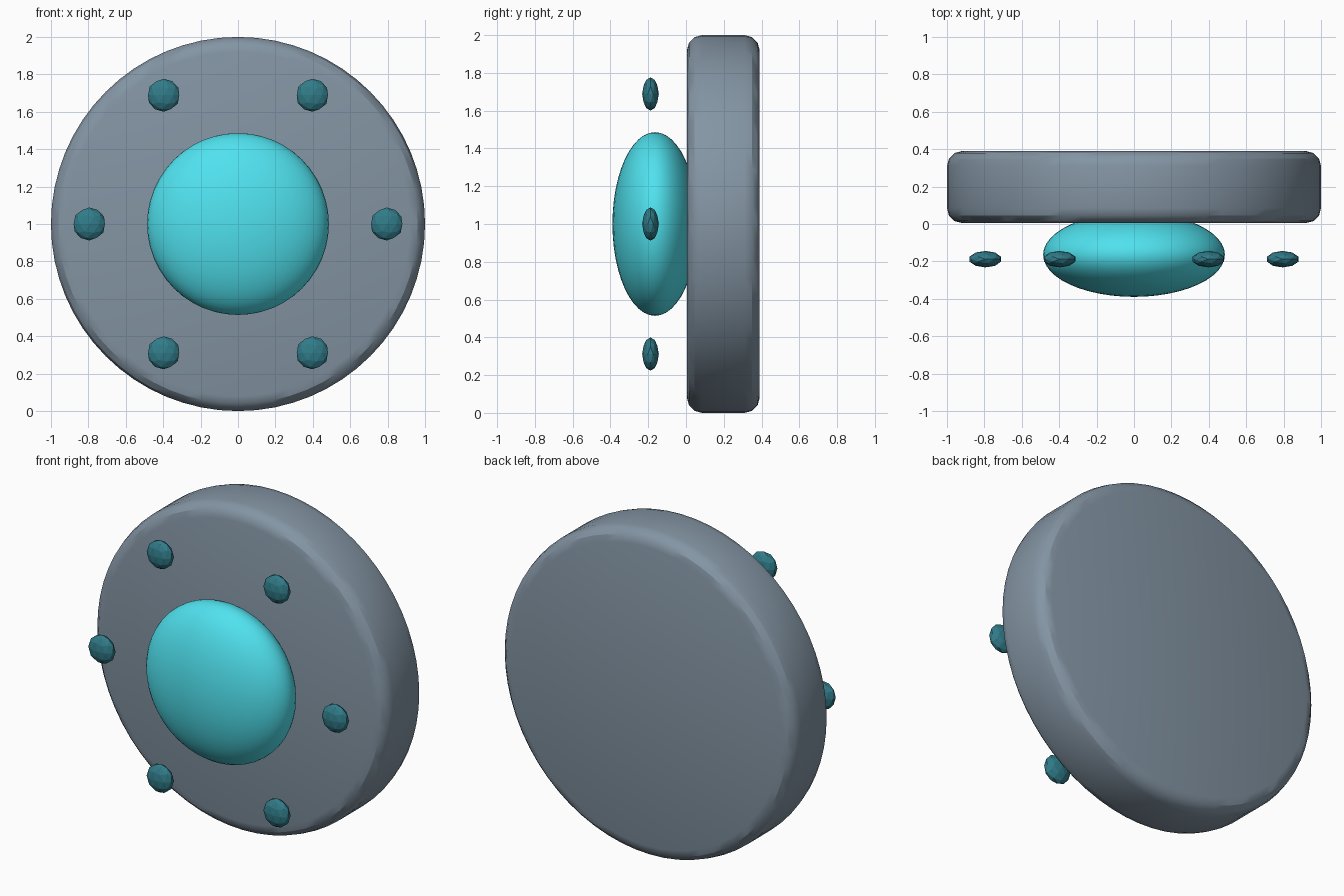
import bpy
from math import pi, cos, sin

if "Cube" in bpy.data.objects:
    bpy.data.objects.remove(bpy.data.objects["Cube"])


def paint(obj, name, color):
    mat = bpy.data.materials.get(name) or bpy.data.materials.new(name)
    mat.diffuse_color = color
    mat.use_nodes = True
    mat.node_tree.nodes["Principled BSDF"].inputs["Base Color"].default_value = mat.diffuse_color
    obj.data.materials.append(mat)


# Round back plate, axis along y, with rounded rims
bpy.ops.mesh.primitive_cylinder_add(vertices=64, radius=1.0, depth=0.385,
                                    location=(0, 0.1975, 1.0), rotation=(pi / 2, 0, 0))
plate = bpy.context.object
plate.name = "plate"
bpy.ops.object.transform_apply(location=False, rotation=True, scale=True)
bevel = plate.modifiers.new("rounded_rim", 'BEVEL')
bevel.width = 0.08
bevel.segments = 3
bevel.limit_method = 'ANGLE'
bpy.ops.object.modifier_apply(modifier=bevel.name)
bpy.ops.object.shade_smooth_by_angle()
paint(plate, "slate", (0.23, 0.30, 0.37, 1))

# Flattened glowing dome in the middle of the front face
bpy.ops.mesh.primitive_uv_sphere_add(segments=48, ring_count=24, radius=0.486,
                                     location=(0, -0.164, 1.0))
dome = bpy.context.object
dome.name = "dome"
dome.scale = (1, 0.464, 1)
bpy.ops.object.transform_apply(location=False, rotation=False, scale=True)
bpy.ops.object.shade_smooth()
paint(dome, "cyan", (0.08, 0.76, 0.86, 1))

# Ring of six faceted studs hovering in front of the plate
for i in range(6):
    a = i * pi / 3
    bpy.ops.mesh.primitive_ico_sphere_add(
        subdivisions=2, radius=0.088,
        location=(0.795 * cos(a), -0.188, 1.0 + 0.795 * sin(a)))
    stud = bpy.context.object
    stud.name = f"stud_{i + 1}"
    stud.scale = (1, 0.5, 1)
    bpy.ops.object.transform_apply(location=False, rotation=False, scale=True)
    paint(stud, "dark_teal", (0.03, 0.20, 0.25, 1))
